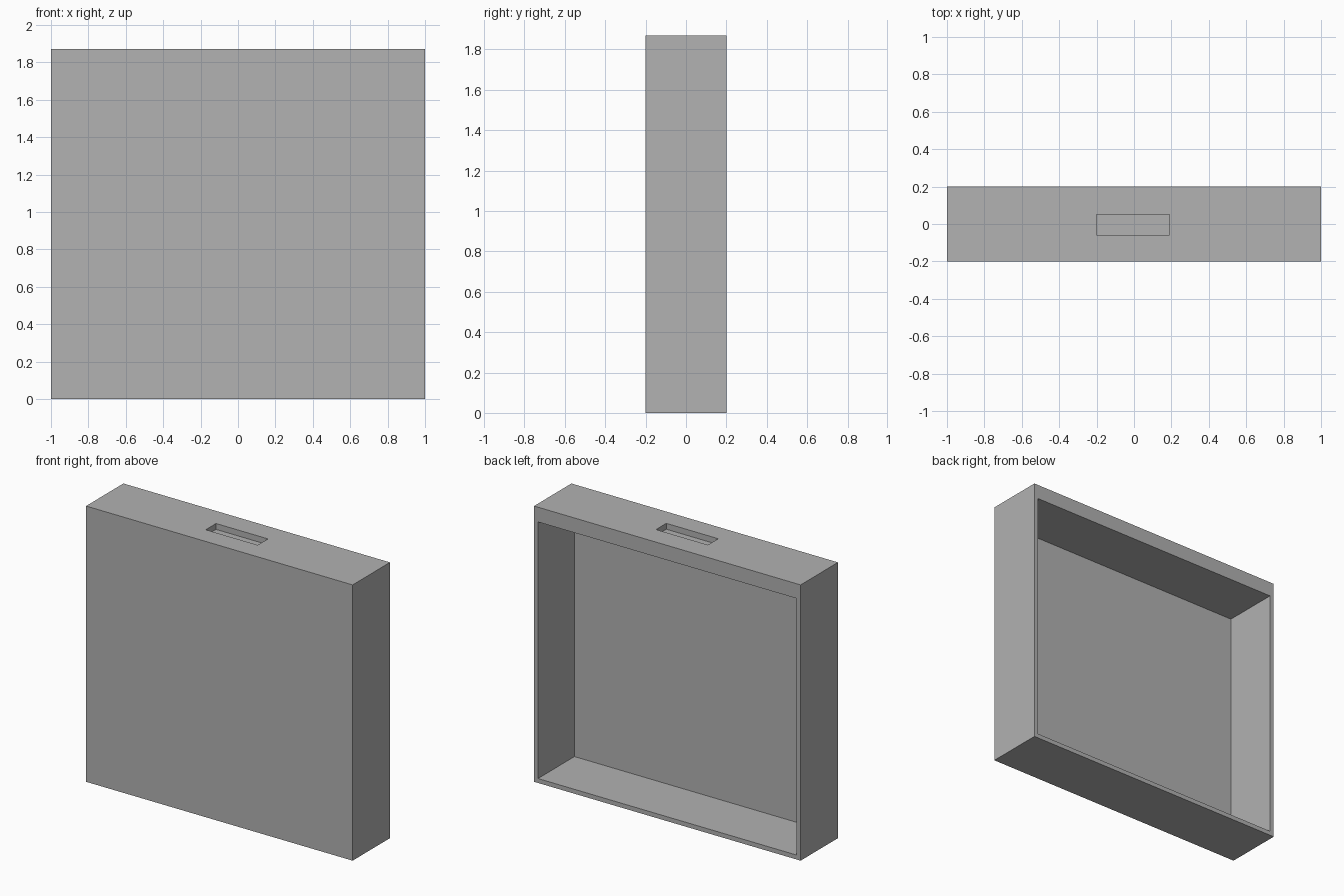
import bpy
import bmesh
from mathutils import Matrix, Vector

cube = bpy.data.objects.get("Cube")
if cube:
    bpy.data.objects.remove(cube, do_unlink=True)

# Single grey finish
grey = bpy.data.materials.new("plain_grey")
grey.use_nodes = True
colour = (0.445, 0.445, 0.445, 1)
grey.diffuse_color = colour
grey.node_tree.nodes["Principled BSDF"].inputs["Base Color"].default_value = colour


def box(name, low, high):
    """Axis-aligned box between two corners."""
    low, high = Vector(low), Vector(high)
    bm = bmesh.new()
    bmesh.ops.create_cube(bm, size=1, matrix=Matrix.LocRotScale(
        (low + high) / 2, None, high - low))
    mesh = bpy.data.meshes.new(name)
    bm.to_mesh(mesh)
    bm.free()
    mesh.materials.append(grey)
    obj = bpy.data.objects.new(name, mesh)
    bpy.context.collection.objects.link(obj)
    return obj


def carve(target, cutter):
    """Subtract a hidden cutter from the target."""
    cutter.hide_render = True
    cutter.hide_viewport = True
    cutter.display_type = 'WIRE'
    mod = target.modifiers.new(cutter.name, 'BOOLEAN')
    mod.operation = 'DIFFERENCE'
    mod.solver = 'EXACT'
    mod.object = cutter


# Outer shell with a thin front panel
case = box("case_shell", (-1, -0.2, 0), (1, 0.2, 1.87))

# Cavity open at the back, and shallow slot in the thick top wall
cutters = [
    box("back_cavity_cutter", (-0.97, -0.19, 0.03), (0.97, 0.3, 1.77)),
    box("top_slot_cutter", (-0.2, -0.06, 1.83), (0.19, 0.05, 1.95)),
]
for cutter in cutters:
    carve(case, cutter)

# Bake the cuts, then discard the cutters
bpy.context.view_layer.update()
graph = bpy.context.evaluated_depsgraph_get()
baked = bpy.data.meshes.new_from_object(case.evaluated_get(graph))
case.modifiers.clear()
case.data = baked
for cutter in cutters:
    bpy.data.objects.remove(cutter, do_unlink=True)
